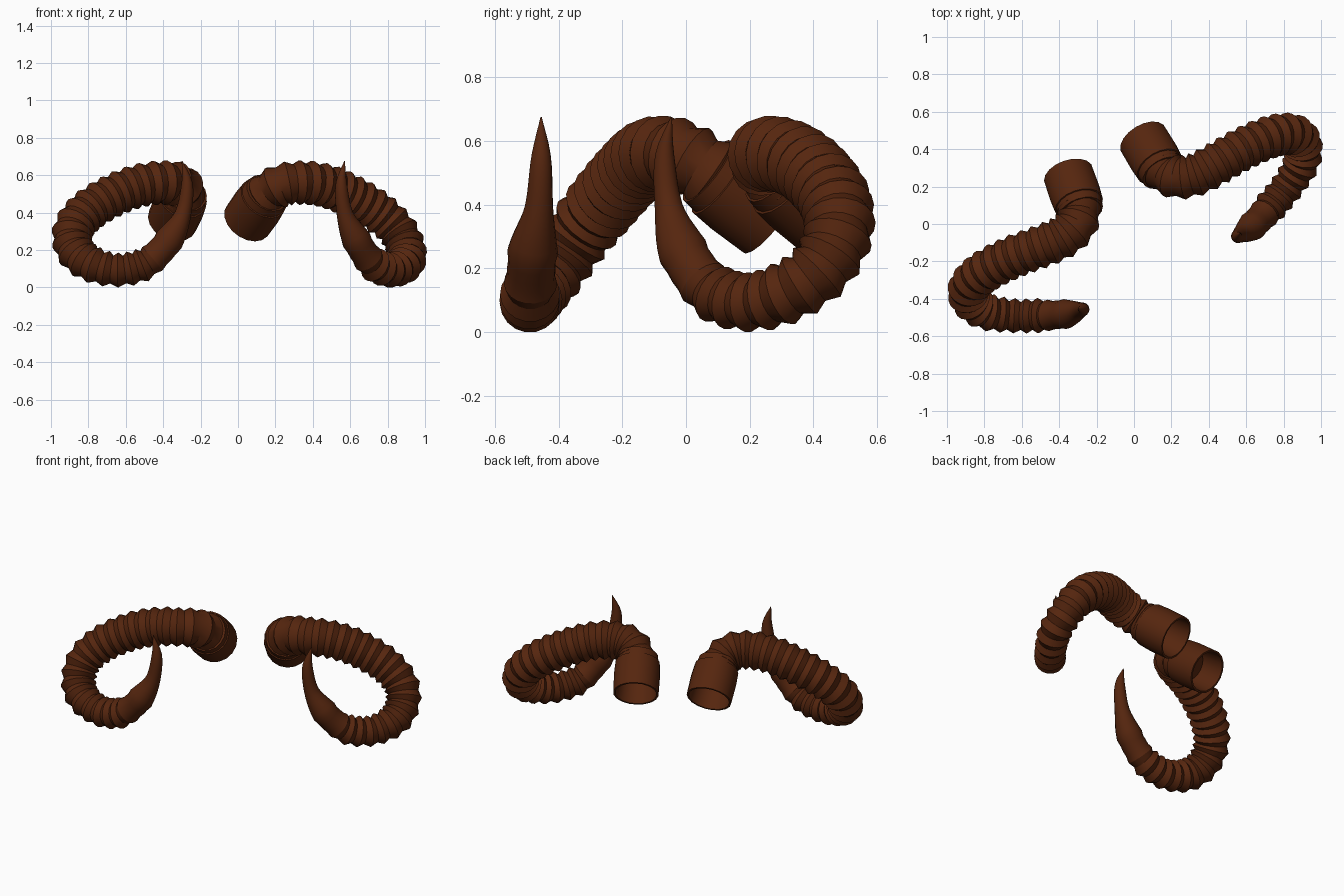
import bpy, bmesh, math
from mathutils import Vector, Matrix

cube = bpy.data.objects.get("Cube")
if cube:
    bpy.data.objects.remove(cube, do_unlink=True)

brown = bpy.data.materials.new("dark_brown_horn")
brown.use_nodes = True
COLOUR = (0.092, 0.019, 0.0045, 1)
brown.diffuse_color = COLOUR
brown.node_tree.nodes["Principled BSDF"].inputs["Base Color"].default_value = COLOUR

SIDES = 18
STEP = 0.033        # distance between a ridge and the next groove
RIDGE = 0.010       # ridge height

# Centre line of one horn from socket to tip: x, y, z, radius
PATH = [Vector(p) for p in (
    (-.32, .15, .44, .108), (-.293, .065, .505, .109), (-.315, -.01, .548, .110),
    (-.39, -.075, .56, .110), (-.51, -.125, .548, .110), (-.65, -.178, .50, .109),
    (-.80, -.255, .412, .107), (-.882, -.335, .31, .102), (-.875, -.408, .205, .098),
    (-.795, -.468, .13, .093), (-.65, -.49, .093, .085), (-.51, -.49, .12, .084),
    (-.43, -.487, .18, .076), (-.36, -.48, .265, .076), (-.295, -.462, .39, .045),
    (-.272, -.455, .55, .031), (-.299, -.455, .675, .002))]

# Plane that reflects one horn into the other
normal = Vector((.905, .426, 0)).normalized()
middle = Vector((.135, -.25, 0))
MIRROR = (Matrix.Translation(middle) @ Matrix.Scale(-1, 4, normal)
          @ Matrix.Translation(-middle))


def spline(points, n=30):
    """Smooth dense samples through the points."""
    pts = [2 * points[0] - points[1]] + points + [2 * points[-1] - points[-2]]
    out = []
    for a, b, c, d in zip(pts, pts[1:], pts[2:], pts[3:]):
        for i in range(n):
            t = i / n
            out.append(.5 * (2 * b + (c - a) * t + (2 * a - 5 * b + 4 * c - d) * t ** 2
                             + (3 * b - a - 3 * c + d) * t ** 3))
    return out + [points[-1]]


def even_steps(samples, step):
    """Keep samples that lie one step apart along the curve."""
    out, run = [samples[0]], 0
    for a, b in zip(samples, samples[1:]):
        run += (b.xyz - a.xyz).length
        if run >= step:
            out.append(b)
            run -= step
    out.append(samples[-1])
    return out


def loft(name, centres, tangents, radii, matrix):
    """Skin circles set along a centre line."""
    bm = bmesh.new()
    rings = []
    side = Vector((0, 0, 1))
    for c, tangent, r in zip(centres, tangents, radii):
        side = (side - tangent * side.dot(tangent)).normalized()
        other = tangent.cross(side)
        angles = [2 * math.pi * k / SIDES for k in range(SIDES)]
        rings.append([bm.verts.new(matrix @ (c + r * (math.cos(a) * side + math.sin(a) * other)))
                      for a in angles])
    for a, b in zip(rings, rings[1:]):
        for k in range(SIDES):
            j = (k + 1) % SIDES
            bm.faces.new((a[k], a[j], b[j], b[k]))
    bm.faces.new(rings[0])
    bm.faces.new(rings[-1])
    bmesh.ops.recalc_face_normals(bm, faces=bm.faces)
    mesh = bpy.data.meshes.new(name)
    bm.to_mesh(mesh)
    bm.free()
    mesh.materials.append(brown)
    obj = bpy.data.objects.new(name, mesh)
    bpy.context.collection.objects.link(obj)
    bpy.ops.object.select_all(action='DESELECT')
    obj.select_set(True)
    bpy.context.view_layer.objects.active = obj
    bpy.ops.object.shade_smooth_by_angle(angle=math.radians(28))


# Ridged horn: ridges stop where the smooth tip begins
line = even_steps(spline(PATH), STEP)
centres = [p.xyz for p in line]
tangents = [(b - a).normalized() for a, b in
            zip(centres[:1] + centres[:-1], centres[1:] + centres[-1:])]
radii = []
for i, p in enumerate(line):
    fade = min(1, max(0, (p.w - .076) / .006))
    radii.append(p.w + (RIDGE if i % 2 else -RIDGE) * fade)

# Hollow socket: distance along its axis, radius
AXIS = Vector((-.27, .77, -.59)).normalized()
NECK = Vector((-.29, .09, .488))
SOCKET = ((-.03, .10), (-.03, .120), (.015, .126), (.017, .133), (.10, .138),
          (.225, .136), (.225, .124), (.06, .112))

for label, matrix in (("right", Matrix.Identity(4)), ("left", MIRROR)):
    loft(label + "_horn", centres, tangents, radii, matrix)
    loft(label + "_horn_socket", [NECK + AXIS * d for d, r in SOCKET],
         [AXIS] * len(SOCKET), [r for d, r in SOCKET], matrix)
